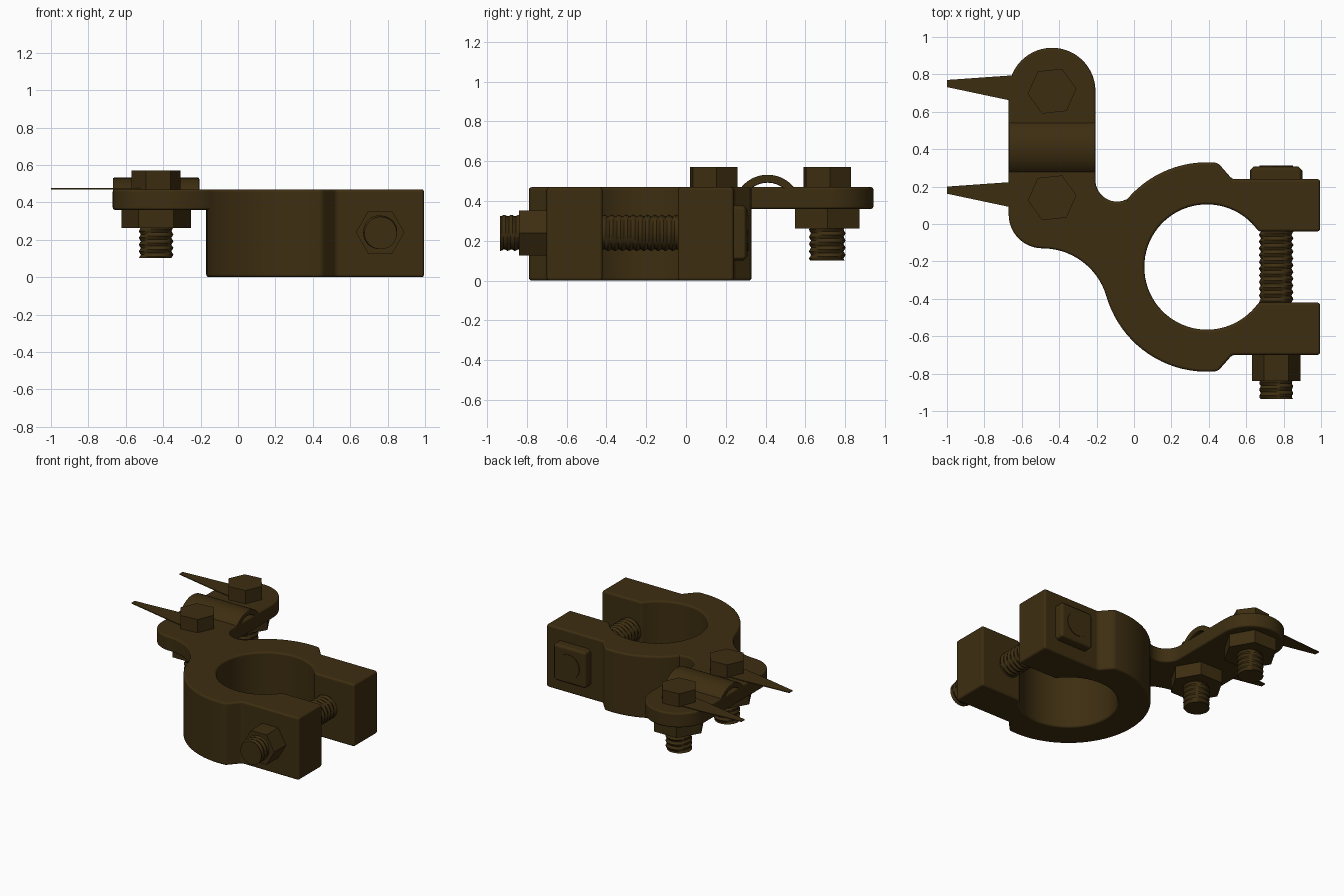
import bpy, bmesh, math
from mathutils import Matrix, Vector

if "Cube" in bpy.data.objects:
    bpy.data.objects.remove(bpy.data.objects["Cube"], do_unlink=True)

bronze = bpy.data.materials.new("dark_bronze")
bronze.use_nodes = True
COLOUR = (0.047, 0.027, 0.0055, 1)
bronze.diffuse_color = COLOUR
bronze.node_tree.nodes["Principled BSDF"].inputs["Base Color"].default_value = COLOUR


def finish(name, bm, bevel=0, segments=3):
    """Turn a bmesh into a shaded, optionally bevelled object."""
    bmesh.ops.recalc_face_normals(bm, faces=bm.faces)
    mesh = bpy.data.meshes.new(name)
    bm.to_mesh(mesh)
    bm.free()
    mesh.materials.append(bronze)
    for face in mesh.polygons:
        face.use_smooth = True
    mesh.set_sharp_from_angle(angle=math.radians(30))
    obj = bpy.data.objects.new(name, mesh)
    bpy.context.collection.objects.link(obj)
    if bevel:
        mod = obj.modifiers.new("rounded_edges", "BEVEL")
        mod.width, mod.segments = bevel, segments
        mod.limit_method, mod.angle_limit = "ANGLE", math.radians(30)
        mod.harden_normals = True
    return obj


def arc(cx, cy, r, start, end, steps):
    angles = [math.radians(start + (end - start) * i / steps) for i in range(steps + 1)]
    return [(cx + r * math.cos(a), cy + r * math.sin(a)) for a in angles]


def extrude(name, outline, z0, z1, bevel=0, matrix=None, segments=3):
    bm = bmesh.new()
    base = bm.faces.new([bm.verts.new((x, y, z0)) for x, y in outline])
    new = bmesh.ops.extrude_face_region(bm, geom=[base])["geom"]
    verts = [v for v in new if isinstance(v, bmesh.types.BMVert)]
    bmesh.ops.translate(bm, verts=verts, vec=(0, 0, z1 - z0))
    if matrix:
        bm.transform(matrix)
    return finish(name, bm, bevel, segments)


def polygon(cx, cy, r, sides, turn=0):
    return arc(cx, cy, r, turn, turn + 360, sides)[:-1]


def thread(name, r, length, matrix, pitch=0.036, sides=24):
    """Rod with a helical V thread, running up from the local origin."""
    bm = bmesh.new()
    rows = round(length / pitch * 4)
    rings = []
    for j in range(rows + 1):
        z = length * j / rows
        ring = []
        for i in range(sides):
            phase = (z / pitch - i / sides) % 1
            rr = r - 0.012 * abs(2 * phase - 1)
            a = math.tau * i / sides
            ring.append(bm.verts.new((rr * math.cos(a), rr * math.sin(a), z)))
        rings.append(ring)
    for low, high in zip(rings, rings[1:]):
        for i in range(sides):
            k = (i + 1) % sides
            bm.faces.new((low[i], low[k], high[k], high[i]))
    bm.faces.new(rings[0])
    bm.faces.new(rings[-1])
    bm.transform(matrix)
    return finish(name, bm)


# Split clamp ring with two lugs
RX, RY, TOP = 0.39, -0.23, 0.47
clamp = arc(RX, RY, 0.56, 84, 276, 48)
clamp += [(0.525, -0.70), (0.995, -0.70), (0.995, -0.42)]
clamp += arc(RX, RY, 0.335, 325.4, 34.6, 60)
clamp += [(0.995, -0.04), (0.995, 0.24), (0.525, 0.24)]
extrude("clamp_ring", clamp, 0, TOP, 0.015)

# Flat arm blending from the ring out to a rounded end
PX = -0.438
arm = arc(PX, 0.71, 0.232, 0, 180, 28)
arm += arc(-0.49, 0.05, 0.18, 180, 270, 14)
arm += arc(-0.49, -0.487, 0.357, 90, 16, 14)[1:]
arm += [(-0.08, -0.3), (0, 0.05)]
arm += arc(-0.091, 0.235, 0.115, 300, 180, 16)
extrude("mounting_arm", arm, 0.36, TOP, 0.02)

# Arched cable saddle across the arm (profile runs along x)
saddle = arc(0.41, 0.362, 0.17, 20, 160, 24) + arc(0.41, 0.362, 0.13, 160, 20, 24)
along_x = Matrix(((0, 0, 1, 0), (1, 0, 0, 0), (0, 1, 0, 0), (0, 0, 0, 1)))
extrude("cable_saddle", saddle, PX - 0.231, PX + 0.231, 0.006, along_x, 2)

# Arm bolts, nuts and thin pointed tabs
for label, y in (("rear", 0.71), ("front", 0.14)):
    extrude(label + "_bolt_head", polygon(PX, y, 0.131, 6, 6), TOP - 0.01, 0.57)
    extrude(label + "_nut", polygon(PX, y, 0.186, 6), 0.262, 0.37)
    thread(label + "_bolt_shank", 0.093, 0.2, Matrix.Translation((PX, y, 0.102)))
    tab = [(-1, y + 0.022), (-1, y + 0.06), (-0.66, y + 0.084),
           (PX, y + 0.09), (PX, y - 0.09), (-0.66, y - 0.05)]
    extrude(label + "_pointed_tab", tab, 0.47, 0.476)

# Clamping bolt through both lugs: local z points to the front
BX, BZ = 0.76, 0.24
to_front = Matrix.Translation((BX, 0, BZ)) @ Matrix.Rotation(math.pi / 2, 4, "X")
thread("clamp_bolt_shank", 0.093, 0.985, to_front @ Matrix.Translation((0, 0, -0.05)))
extrude("clamp_nut", polygon(0, 0, 0.13, 6), 0.69, 0.84, 0, to_front)
extrude("clamp_bolt_head", polygon(0, 0, 0.14 * math.sqrt(2), 4, 45),
        -0.308, -0.22, 0.022, to_front, 1)
extrude("clamp_bolt_head_boss", polygon(0, 0, 0.09, 32), -0.313, -0.3, 0, to_front)
